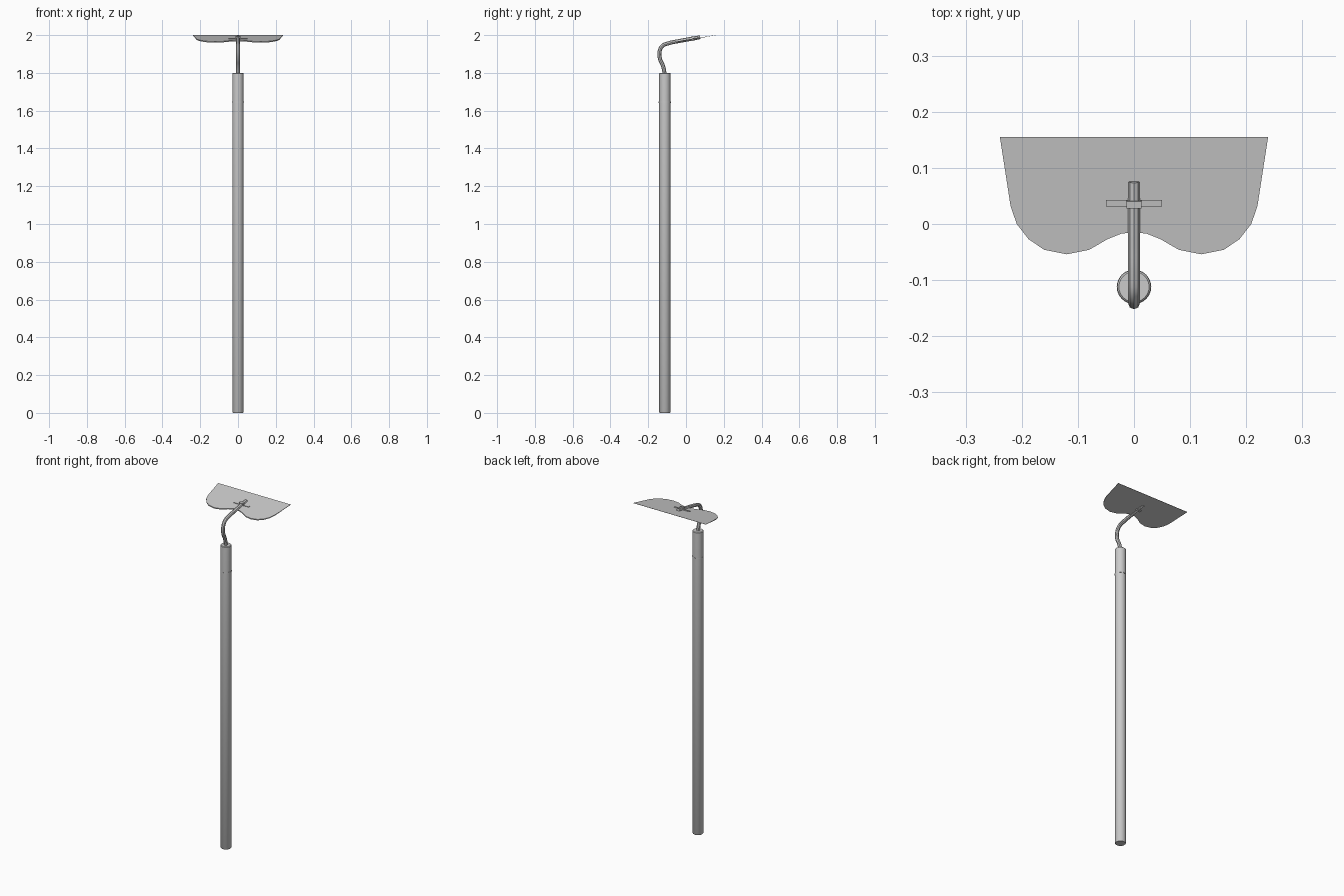
import bpy, bmesh, math
from mathutils import Vector

if "Cube" in bpy.data.objects:
    bpy.data.objects.remove(bpy.data.objects["Cube"])

HY = -0.112  # handle axis


def finish(name, bm, smooth=False):
    bmesh.ops.recalc_face_normals(bm, faces=bm.faces[:])
    me = bpy.data.meshes.new(name)
    bm.to_mesh(me)
    bm.free()
    ob = bpy.data.objects.new(name, me)
    bpy.context.collection.objects.link(ob)
    if smooth:
        bpy.ops.object.select_all(action='DESELECT')
        ob.select_set(True)
        bpy.context.view_layer.objects.active = ob
        bpy.ops.object.shade_smooth_by_angle(angle=math.radians(40))
    return ob


def lathe(name, profile, n, closed=False):
    """Revolve (radius, z) points round the handle axis."""
    bm = bmesh.new()
    rings = [[bm.verts.new((r * math.cos(2 * math.pi * i / n),
                            HY + r * math.sin(2 * math.pi * i / n), z))
              for i in range(n)] for r, z in profile]
    pairs = list(zip(rings, rings[1:]))
    if closed:
        pairs.append((rings[-1], rings[0]))
    else:
        bm.faces.new(rings[0])
        bm.faces.new(rings[-1])
    for a, b in pairs:
        for i in range(n):
            j = (i + 1) % n
            bm.faces.new((a[i], a[j], b[j], b[i]))
    return finish(name, bm, True)


def box(name, size, loc, tilt):
    bm = bmesh.new()
    bmesh.ops.create_cube(bm, size=1)
    bmesh.ops.scale(bm, vec=size, verts=bm.verts)
    ob = finish(name, bm)
    ob.location = loc
    ob.rotation_euler = (tilt, 0, 0)
    return ob


# Long round handle
lathe("handle", [(0.027, 0), (0.03, 0.004), (0.03, 1.797), (0.027, 1.8)], 24)

# Thin ring and cross pin near the handle top
lathe("handle_ring", [(0.029, 1.643), (0.0308, 1.643),
                      (0.0308, 1.648), (0.029, 1.648)], 24, True)
bm = bmesh.new()
bmesh.ops.create_cone(bm, cap_ends=True, segments=10, radius1=0.004,
                      radius2=0.004, depth=0.066)
pin = finish("handle_pin", bm, True)
pin.location = (0, HY, 1.645)
pin.rotation_euler = (math.radians(90), 0, 0)

# Bent gooseneck (y, z, radius scale)
path = [(-0.114, 1.77, 1), (-0.114, 1.80, 1), (-0.123, 1.84, 1),
        (-0.138, 1.875, 1), (-0.140, 1.912, 1), (-0.125, 1.943, 1),
        (-0.092, 1.957, 1), (-0.04, 1.968, 1), (0.02, 1.979, 1),
        (0.075, 1.989, 0.95)]
cu = bpy.data.curves.new("neck", 'CURVE')
cu.dimensions = '3D'
cu.bevel_depth = 0.0105
cu.bevel_resolution = 2
cu.resolution_u = 4
cu.use_fill_caps = True
sp = cu.splines.new('BEZIER')
sp.bezier_points.add(len(path) - 1)
for p, (y, z, r) in zip(sp.bezier_points, path):
    p.co = (0, y, z)
    p.radius = r
    p.handle_left_type = p.handle_right_type = 'AUTO'
tmp = bpy.data.objects.new("neck_path", cu)
bpy.context.collection.objects.link(tmp)
bpy.context.view_layer.update()
bm = bmesh.new()
bm.from_mesh(bpy.data.meshes.new_from_object(
    tmp.evaluated_get(bpy.context.evaluated_depsgraph_get())))
bpy.data.objects.remove(tmp)
finish("neck", bm, True)

# Blade: mirrored scalloped outline, tapering to the straight front edge
half = [(0.022, -0.017), (0.047, -0.027), (0.08, -0.046), (0.12, -0.054),
        (0.16, -0.046), (0.188, -0.027), (0.209, 0), (0.22, 0.032),
        (0.239, 0.155)]
outline = [(0, -0.015)] + half + [(-x, y) for x, y in reversed(half)]
SLOPE = 0.034 / 0.209


def top_z(y):
    return 2.0 - (0.155 - y) * SLOPE


bm = bmesh.new()
up = [bm.verts.new((x, y, top_z(y))) for x, y in outline]
low = [bm.verts.new((x, y, top_z(y) - 0.001 - 0.005 * (0.155 - y) / 0.209))
       for x, y in outline]
bm.faces.new(up)
bm.faces.new(low)
n = len(up)
for i in range(n):
    j = (i + 1) % n
    bm.faces.new((up[i], up[j], low[j], low[i]))
finish("blade", bm)

# Fastening strap and collar over the neck
tilt = math.atan(SLOPE)
box("strap", (0.10, 0.012, 0.004), (0, 0.037, top_z(0.037) + 0.001), tilt)
box("strap_collar", (0.027, 0.013, 0.026), (0, 0.036, 1.982), tilt)
